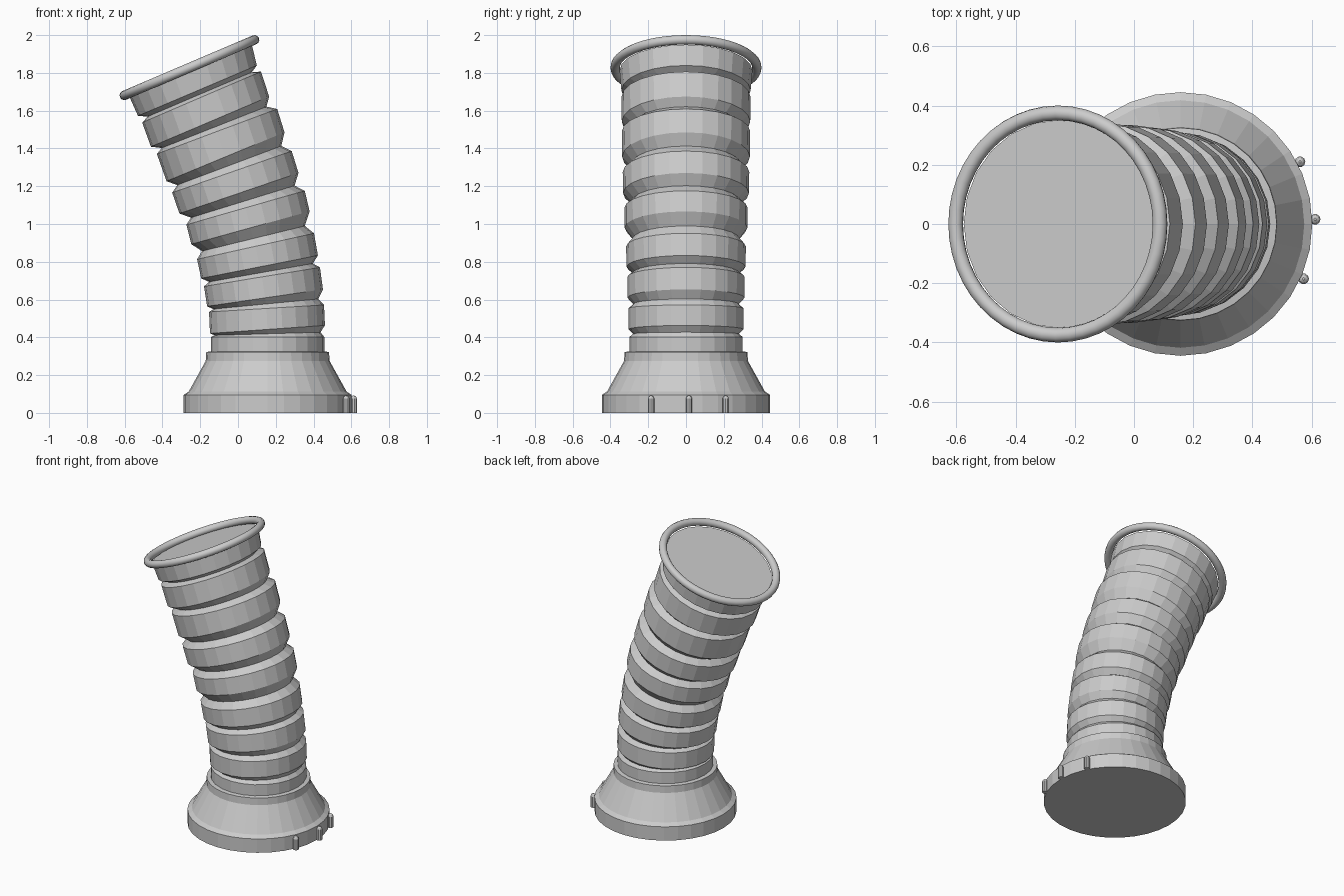
import bpy, bmesh
from math import sin, cos, tau, radians
from mathutils import Vector

if "Cube" in bpy.data.objects:
    bpy.data.objects.remove(bpy.data.objects["Cube"])

BASE_X = 0.157


def section(x, z, r, tilt, n):
    """Circle centred at (x, 0, z), tipped about the y axis."""
    t = radians(tilt)
    pts = []
    for i in range(n):
        a = tau * i / n
        pts.append(Vector((x + r * cos(a) * cos(t), r * sin(a), z + r * cos(a) * sin(t))))
    return pts


def loft(name, sections, n):
    """Skin a stack of circles and cap both ends."""
    bm = bmesh.new()
    loops = [[bm.verts.new(p) for p in section(*s, n)] for s in sections]
    for a, b in zip(loops, loops[1:]):
        for i in range(n):
            j = (i + 1) % n
            bm.faces.new((a[i], a[j], b[j], b[i]))
    bm.faces.new(loops[0][::-1])
    bm.faces.new(loops[-1])
    mesh = bpy.data.meshes.new(name)
    bm.to_mesh(mesh)
    bm.free()
    ob = bpy.data.objects.new(name, mesh)
    bpy.context.collection.objects.link(ob)
    return ob


def upright(profile, x=BASE_X):
    return [(x, z, r, 0) for r, z in profile]


# Flared foot with collar
loft("foot", upright([(0.445, 0), (0.445, 0.095), (0.418, 0.113), (0.328, 0.275),
                      (0.325, 0.322), (0.300, 0.326)]), 32)

# Ribs: bottom and top edge of each as (centre x, centre z, radius, tilt)
ribs = [
    ((0.157, 0.322, 0.300, 0), (0.157, 0.402, 0.300, 0)),
    ((0.156, 0.442, 0.305, 4), (0.151, 0.553, 0.305, 3.5)),
    ((0.143, 0.609, 0.310, 8.3), (0.127, 0.720, 0.311, 9.3)),
    ((0.114, 0.773, 0.315, 11.1), (0.093, 0.882, 0.317, 12.5)),
    ((0.066, 0.980, 0.325, 15.5), (0.040, 1.086, 0.326, 16)),
    ((0.005, 1.163, 0.333, 18.8), (-0.032, 1.276, 0.335, 19.2)),
    ((-0.066, 1.356, 0.338, 22.5), (-0.111, 1.490, 0.340, 20.5)),
    ((-0.148, 1.542, 0.340, 23), (-0.193, 1.672, 0.342, 23.2)),
    ((-0.215, 1.706, 0.342, 23), (-0.251, 1.812, 0.352, 23)),
]

# Bent hose: ribs joined by V grooves that deepen towards the top
hose = []
for k, (low, high) in enumerate(ribs):
    if k:
        top = ribs[k - 1][1]
        groove = [a + (b - a) * 0.42 for a, b in zip(top, low)]
        groove[2] -= min(0.042, 0.016 + 0.006 * k)
        hose.append(tuple(groove))
    hose += [low, high]
loft("hose", hose, 24)

# Rolled rim around the mouth
bpy.ops.mesh.primitive_torus_add(major_radius=0.375, minor_radius=0.025,
                                 major_segments=48, minor_segments=12,
                                 location=(-0.257, 0, 1.828),
                                 rotation=(0, radians(-23.1), 0))
rim = bpy.context.object
rim.name = "rim"
bpy.ops.object.shade_smooth()

# Three small round-topped nubs on the foot
for k, deg in enumerate((27.5, 2, -24)):
    a = radians(deg)
    nub = loft(f"nub_{k + 1}", upright([(0.018, 0), (0.018, 0.075), (0.013, 0.086),
                                        (0.004, 0.092)], 0), 10)
    nub.location = (BASE_X + 0.455 * cos(a), 0.455 * sin(a), 0)
